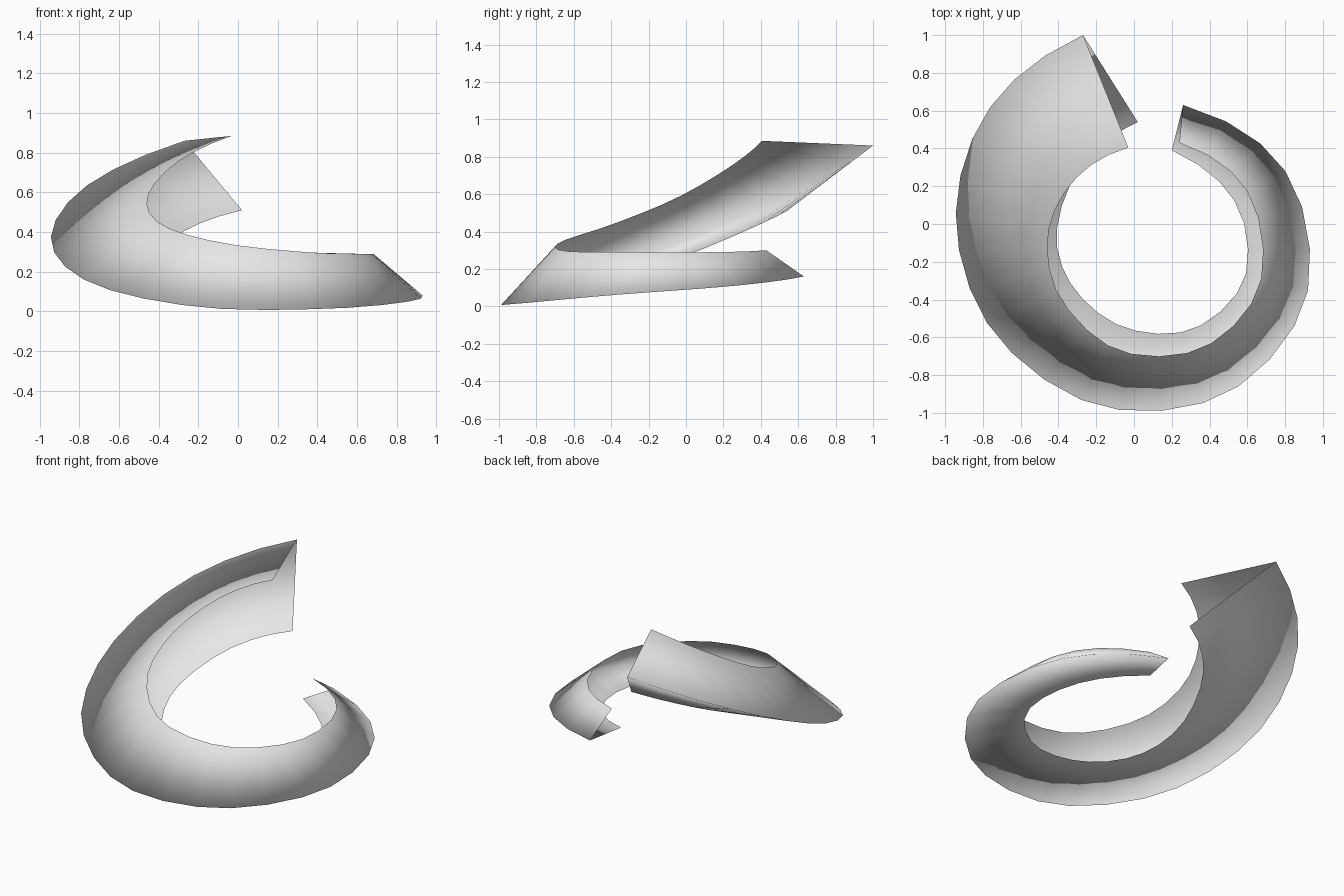
import bpy
import bmesh
from mathutils import Vector

STEPS = 25

default_cube = bpy.data.objects.get("Cube")
if default_cube:
    bpy.data.objects.remove(default_cube, do_unlink=True)

# Rails of the folded spiral band, from the wide raised end to the narrow end
upper_rail = [(-.03, .405, .885), (-.31, .24, .75), (-.455, -.05, .58),
              (-.39, -.39, .44), (-.08, -.67, .345), (.365, -.655, .297),
              (.665, -.325, .29), (.61, .155, .29), (.24, .43, .30)]
outer_rail = [(-.27, 1, .86), (-.775, .60, .625), (-.943, .01, .355),
              (-.735, -.585, .14), (-.18, -.965, .02), (.485, -.90, .015),
              (.91, -.40, .06), (.815, .26, .11), (.26, .63, .16)]
lower_rail = [(.02, .54, .51), (-.28, .31, .40), (-.41, -.05, .25),
              (-.315, -.345, .135), (-.045, -.55, .085), (.315, -.555, .07),
              (.585, -.29, .085), (.54, .11, .11), (.20, .39, .17)]


def sample_rail(points, steps):
    """Evenly sample a smooth curve that passes through the given points."""
    pts = [Vector(p) for p in points]
    before = 3 * pts[0] - 3 * pts[1] + pts[2]
    after = 3 * pts[-1] - 3 * pts[-2] + pts[-3]
    pts = [before] + pts + [after]
    spans = len(points) - 1
    result = []
    for i in range(steps + 1):
        position = i * spans / steps
        span = min(int(position), spans - 1)
        t = position - span
        a, b, c, d = pts[span:span + 4]
        result.append(b + (c - a) * (t / 2)
                      + (2 * a - 5 * b + 4 * c - d) * (t * t / 2)
                      + (3 * b - a - 3 * c + d) * (t ** 3 / 2))
    return result


def make_material(name, colour):
    material = bpy.data.materials.new(name)
    material.use_nodes = True
    material.diffuse_color = colour
    shader = next(n for n in material.node_tree.nodes if n.type == "BSDF_PRINCIPLED")
    shader.inputs["Base Color"].default_value = colour
    return material


# Band: two strips that share the outer ridge and stay open on the inside
bm = bmesh.new()
rails = [[bm.verts.new(p) for p in sample_rail(rail, STEPS)]
         for rail in (upper_rail, outer_rail, lower_rail)]
for first, second in zip(rails, rails[1:]):
    for i in range(STEPS):
        face = bm.faces.new((first[i], first[i + 1], second[i + 1], second[i]))
        face.smooth = True

# Turn the upper strip to face upward and outward
bm.normal_update()
bm.faces.ensure_lookup_table()
if bm.faces[STEPS // 2].normal.z < 0:
    bmesh.ops.reverse_faces(bm, faces=bm.faces[:])

mesh = bpy.data.meshes.new("spiral_band")
bm.to_mesh(mesh)
bm.free()
mesh.materials.append(make_material("light_grey", (.8, .8, .8, 1)))
band = bpy.data.objects.new("spiral_band", mesh)
bpy.context.collection.objects.link(band)
